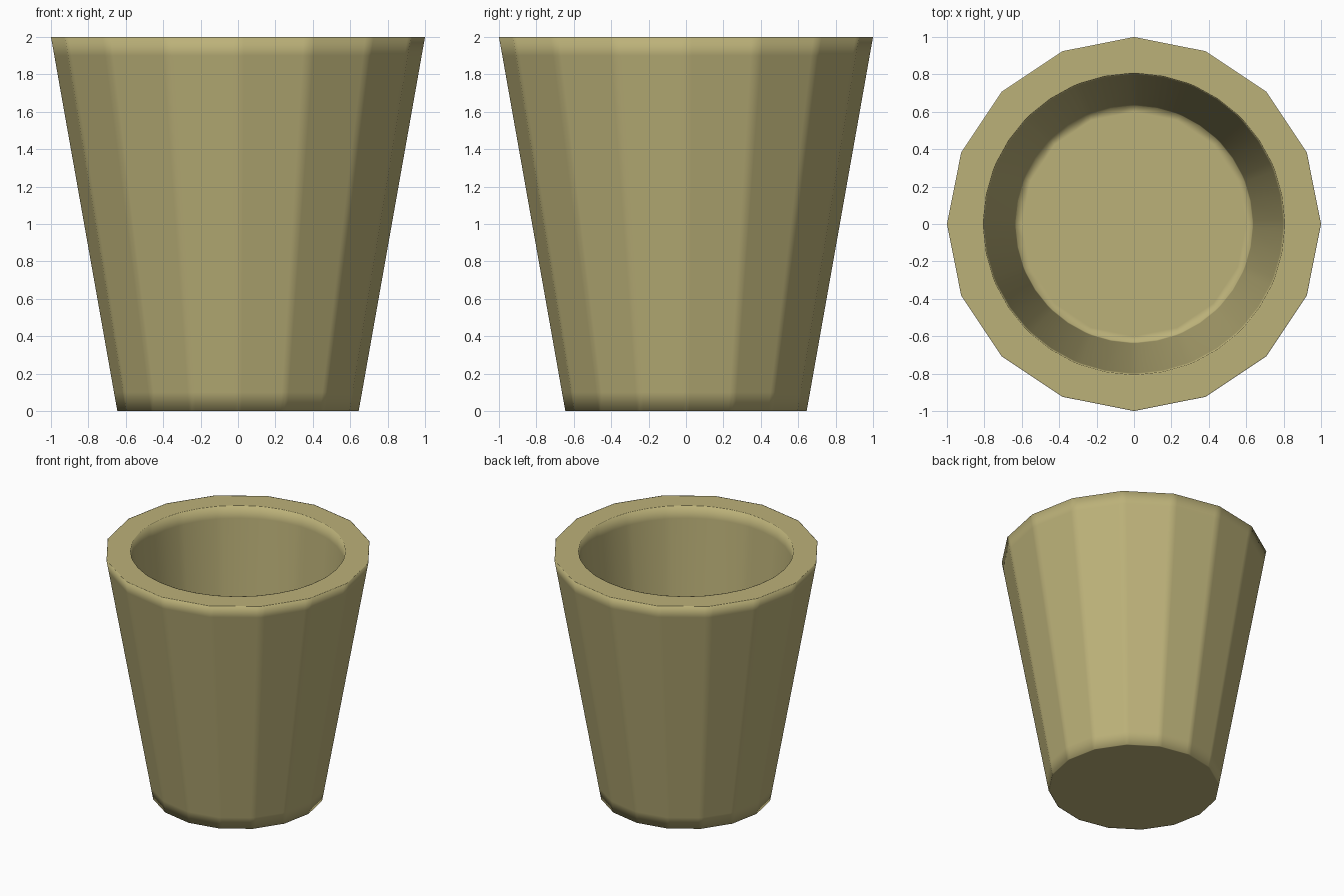
import bpy, bmesh, math

if "Cube" in bpy.data.objects:
    bpy.data.objects.remove(bpy.data.objects["Cube"])

SIDES = 16
STEPS = (0.0, 0.08, 0.5, 0.92)   # points along each facet, tight at the corners
N = SIDES * len(STEPS)


def facet_ring(r):
    # Sixteen-sided outline with a corner on the x axis
    pts = []
    for i in range(SIDES):
        a, b = (2 * math.pi * k / SIDES for k in (i, i + 1))
        for t in STEPS:
            pts.append((r * ((1 - t) * math.cos(a) + t * math.cos(b)),
                        r * ((1 - t) * math.sin(a) + t * math.sin(b))))
    return pts


def round_ring(r):
    # True circle, for the bore
    return [(r * math.cos(math.atan2(y, x)), r * math.sin(math.atan2(y, x)))
            for x, y in facet_ring(1)]


# Profile from the underside, up the faceted wall, over the rim, down the bore
profile = [
    (facet_ring, 0.635, 0.0), (facet_ring, 0.645, 0.0),
    (facet_ring, 0.663, 0.1), (facet_ring, 0.982, 1.9),
    (facet_ring, 1.0, 2.0), (facet_ring, 0.995, 2.0),
    (round_ring, 0.81, 2.0), (round_ring, 0.805, 2.0),
    (round_ring, 0.797, 1.9), (round_ring, 0.637, 0.06),
    (round_ring, 0.632, 0.01), (facet_ring, 0.60, 0.01),
]

bm = bmesh.new()
rings = [[bm.verts.new((x, y, z)) for x, y in shape(r)] for shape, r, z in profile]
for low, high in zip(rings, rings[1:]):
    for i in range(N):
        j = (i + 1) % N
        bm.faces.new((low[i], low[j], high[j], high[i]))
bm.faces.new(rings[0][::-1])   # underside
bm.faces.new(rings[-1])        # inside floor
for f in bm.faces:
    f.smooth = True

mesh = bpy.data.meshes.new("cup")
bm.to_mesh(mesh)
bm.free()
cup = bpy.data.objects.new("cup", mesh)
bpy.context.collection.objects.link(cup)

# Khaki clay colour
mat = bpy.data.materials.new("khaki")
mat.diffuse_color = (0.50, 0.44, 0.19, 1)
mat.use_nodes = True
mat.node_tree.nodes["Principled BSDF"].inputs["Base Color"].default_value = mat.diffuse_color
mesh.materials.append(mat)
